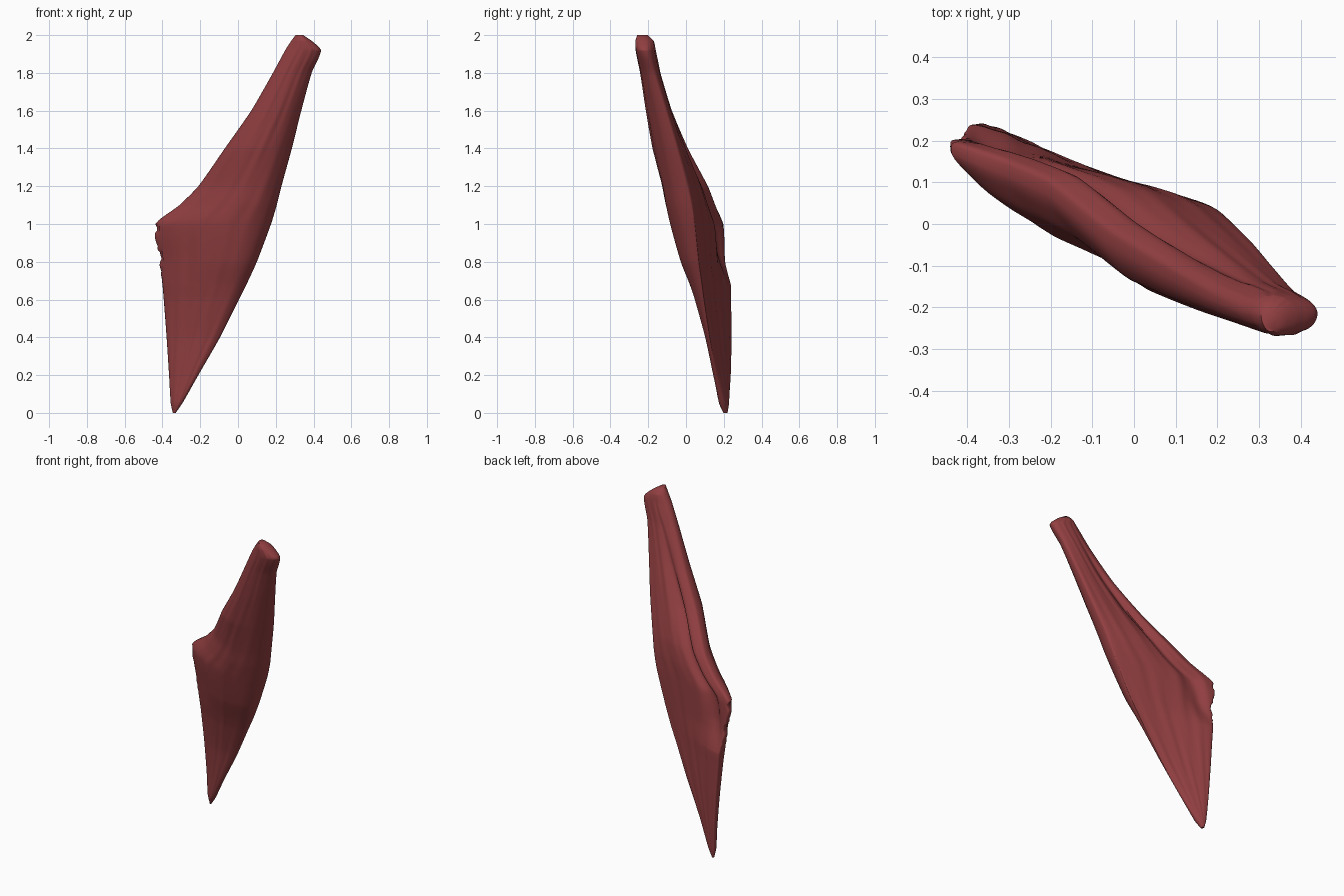
import bpy, bmesh, math, random

if "Cube" in bpy.data.objects:
    bpy.data.objects.remove(bpy.data.objects["Cube"])

random.seed(4)

# Level sections: z, left x, left y, right x, right y, front depth, back depth, left-edge half thickness
ROWS = [
    (0.00, -.345, .212, -.330, .207, .012, .010, .000),
    (0.05, -.356, .212, -.295, .195, .030, .018, .008),
    (0.20, -.365, .218, -.210, .160, .035, .018, .020),
    (0.40, -.378, .218, -.095, .125, .052, .010, .035),
    (0.60, -.393, .212, .005, .095, .095, .004, .047),
    (0.68, -.400, .208, .045, .085, .120, .002, .053),
    (0.80, -.415, .190, .100, .067, .160, .010, .030),
    (1.00, -.438, .180, .175, .045, .208, .016, .027),
    (1.10, -.310, .130, .205, .028, .200, .025, .030),
    (1.20, -.210, .085, .230, .005, .182, .030, .030),
    (1.40, -.070, -.025, .285, -.050, .140, .030, .025),
    (1.60, .070, -.110, .335, -.110, .103, .030, .020),
    (1.80, .185, -.175, .390, -.175, .069, .037, .012),
    (1.92, .250, -.205, .440, -.215, .058, .047, .006),
    (1.97, .282, -.214, .390, -.220, .054, .045, .000),
    (2.00, .305, -.222, .345, -.228, .035, .022, .000),
]


def slope(i, c):
    a, b = ROWS[max(i - 1, 0)], ROWS[min(i + 1, len(ROWS) - 1)]
    return (b[c] - a[c]) / (b[0] - a[0])


def section(z):
    """Smoothly interpolated section values at height z."""
    i = max(k for k in range(len(ROWS) - 1) if ROWS[k][0] <= z)
    a, b = ROWS[i], ROWS[i + 1]
    h = b[0] - a[0]
    u = (z - a[0]) / h
    out = []
    for c in range(1, 8):
        herm = ((2*u**3 - 3*u*u + 1) * a[c] + (u**3 - 2*u*u + u) * h * slope(i, c)
                + (3*u*u - 2*u**3) * b[c] + (u**3 - u*u) * h * slope(i + 1, c))
        lin = a[c] + (b[c] - a[c]) * u
        out.append(0.6 * herm + 0.4 * lin)
    return out


def ramp(z, lo, hi):
    return max(0, min(1, (z - lo) / (hi - lo)))


N = 80
# Ring heights, including every table height
zs = sorted({round(2 * k / 120, 3) for k in range(121)} | {r[0] for r in ROWS})
bm = bmesh.new()
rings = []
for z in zs:
    lx, ly, rx, ry, front, back, edge = section(z)
    wide = min(1, (rx - lx) / 0.3)
    skew = 0.4 - 0.3 * ramp(z, 1.0, 1.4)
    # Crease between the upper lobe and the lower sheet, running up the back from the notch
    groove = 0.04 * ramp(z, .68, .85) * (1 - ramp(z, 1.4, 1.85))
    crease = 0.04 + 0.2 * ramp(z, .68, 1.05) + 0.1 * ramp(z, 1.05, 1.8)
    tooth = random.uniform(-.004, .014) if .7 < z < .99 else 0
    ring = []
    for k in range(N):
        ang = 2 * math.pi * k / N
        s = abs(math.sin(ang))
        t = (1 - math.cos(ang)) / 2
        x, y = lx + (rx - lx) * t, ly + (ry - ly) * t
        rim = edge * (1 - t) ** 2 * s ** 0.4
        fibre = .002 * wide * s * (math.sin(t * 29 + z * 3) + .5 * math.sin(t * 47 - z * 4))
        if k <= N // 2:
            y -= front * s * t ** skew + rim + fibre
        else:
            d = t - crease
            y += back * s + rim + fibre - s * groove * math.exp(-(d / (.05 if d < 0 else .13)) ** 2)
        if t < .03:
            x += tooth
        ring.append(bm.verts.new((x, y, z)))
    rings.append(ring)

# Skin and end caps
for a, b in zip(rings, rings[1:]):
    for k in range(N):
        j = (k + 1) % N
        bm.faces.new((a[k], a[j], b[j], b[k]))
bm.faces.new(rings[0][::-1])
bm.faces.new(rings[-1])
bmesh.ops.recalc_face_normals(bm, faces=bm.faces)

mesh = bpy.data.meshes.new("muscle")
bm.to_mesh(mesh)
bm.free()
obj = bpy.data.objects.new("muscle", mesh)
bpy.context.collection.objects.link(obj)

# Dark red muscle colour, smooth shading
mat = bpy.data.materials.new("muscle_red")
mat.diffuse_color = (0.29, 0.05, 0.053, 1)
mat.use_nodes = True
mat.node_tree.nodes["Principled BSDF"].inputs["Base Color"].default_value = mat.diffuse_color
mesh.materials.append(mat)
bpy.context.view_layer.objects.active = obj
obj.select_set(True)
bpy.ops.object.shade_smooth_by_angle(angle=math.radians(50))
